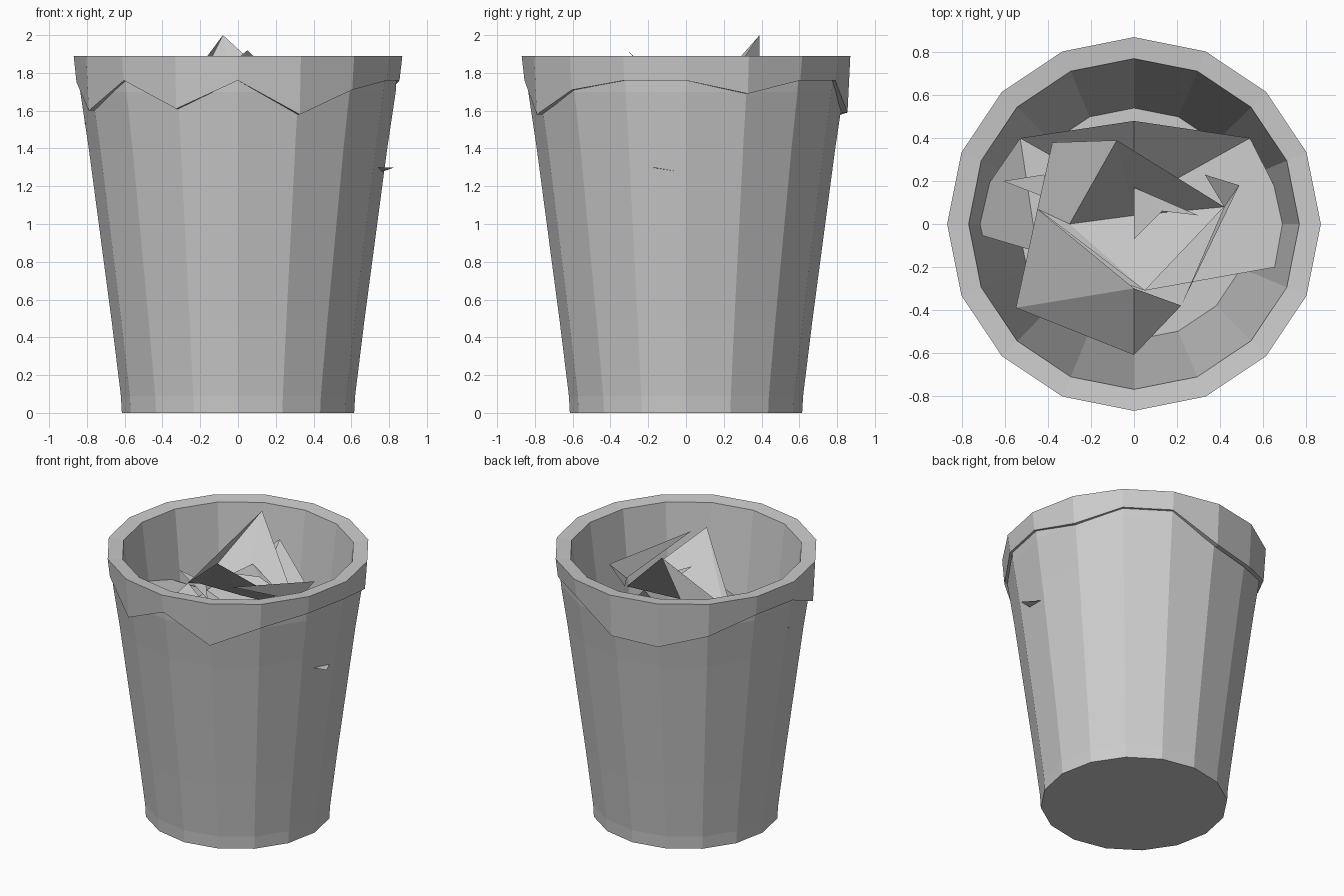
import bpy
from math import cos, sin, pi

if "Cube" in bpy.data.objects:
    bpy.data.objects.remove(bpy.data.objects["Cube"])

SIDES = 16


def make_object(name, verts, faces):
    mesh = bpy.data.meshes.new(name)
    mesh.from_pydata(verts, [], faces)
    mesh.update()
    obj = bpy.data.objects.new(name, mesh)
    bpy.context.collection.objects.link(obj)
    return obj


def ring(r, z):
    """One ring of points; z may be a single height or one per side."""
    heights = z if isinstance(z, (list, tuple)) else [z] * SIDES
    return [(r * cos(2 * pi * i / SIDES), r * sin(2 * pi * i / SIDES), heights[i])
            for i in range(SIDES)]


def lathe(name, rings, cap_start=False, cap_end=False):
    verts = [p for r, z in rings for p in ring(r, z)]
    faces = []
    for k in range(len(rings) - 1):
        a, b = k * SIDES, (k + 1) * SIDES
        for i in range(SIDES):
            j = (i + 1) % SIDES
            faces.append((a + i, a + j, b + j, b + i))
    if cap_start:
        faces.append(tuple(reversed(range(SIDES))))
    if cap_end:
        last = (len(rings) - 1) * SIDES
        faces.append(tuple(range(last, last + SIDES)))
    return make_object(name, verts, faces)


# Tapered bin: outer wall, rim, inner wall and floor
lathe("bin_body",
      [(0.615, 0), (0.62, 0.09), (0.668, 0.48), (0.79, 1.4), (0.835, 1.7),
       (0.845, 1.87), (0.77, 1.88), (0.54, 0.1)],
      cap_start=True, cap_end=True)

# Liner folded over the rim with an uneven hem
hem = [1.76, 1.69, 1.76, 1.76, 1.59, 1.57, 1.65, 1.75,
       1.75, 1.60, 1.76, 1.61, 1.76, 1.58, 1.71, 1.76]
lathe("liner_cuff", [(0.77, 1.88), (0.87, 1.89), (0.855, hem), (0.825, hem)])

# Large crumpled sheet, with corners poking through the wall
make_object("large_sheet",
            [(0, .48, 1.78), (.54, .40, 1.2), (.83, -.17, 1.3), (.05, -.31, 1.3),
             (-.53, .40, 1.3), (-.82, -.02, 1.54), (-.45, -.13, 1.3), (0, .1, 1.35)],
            [(0, 7, 1), (1, 7, 3, 2), (0, 4, 7), (4, 5, 6), (4, 6, 7), (6, 3, 7)])

# Folded paper with two tall peaks
make_object("peaked_paper",
            [(-.08, .39, 2.0), (.42, .08, 1.54), (-.3, 0, 1.56), (.05, -.31, 1.92),
             (-.38, .38, 1.45), (-.45, .07, 1.5), (0, .04, 1.54)],
            [(0, 2, 6), (0, 6, 1), (3, 1, 6), (3, 6, 2), (0, 4, 5, 2), (3, 2, 5)])

# Sheet sloping to the front left
make_object("front_sheet",
            [(-.45, .07, 1.5), (-.55, -.39, 1.3), (0, -.61, 1.3),
             (0, -.30, 1.55), (.22, -.38, 1.25)],
            [(0, 1, 3), (1, 2, 3), (2, 4, 3)])

# Small loose scraps
make_object("narrow_scrap",
            [(.33, .23, 1.62), (.49, .18, 1.72), (.22, -.38, 1.82), (.42, .08, 1.6)],
            [(0, 1, 3), (1, 2, 3)])
make_object("small_scrap",
            [(0, .17, 1.72), (.13, .06, 1.7), (0, -.07, 1.74), (.3, .04, 1.65)],
            [(0, 1, 2), (0, 3, 1)])
make_object("left_scrap",
            [(-.61, .2, 1.5), (-.42, .23, 1.45), (-.3, .08, 1.42)],
            [(0, 2, 1)])
